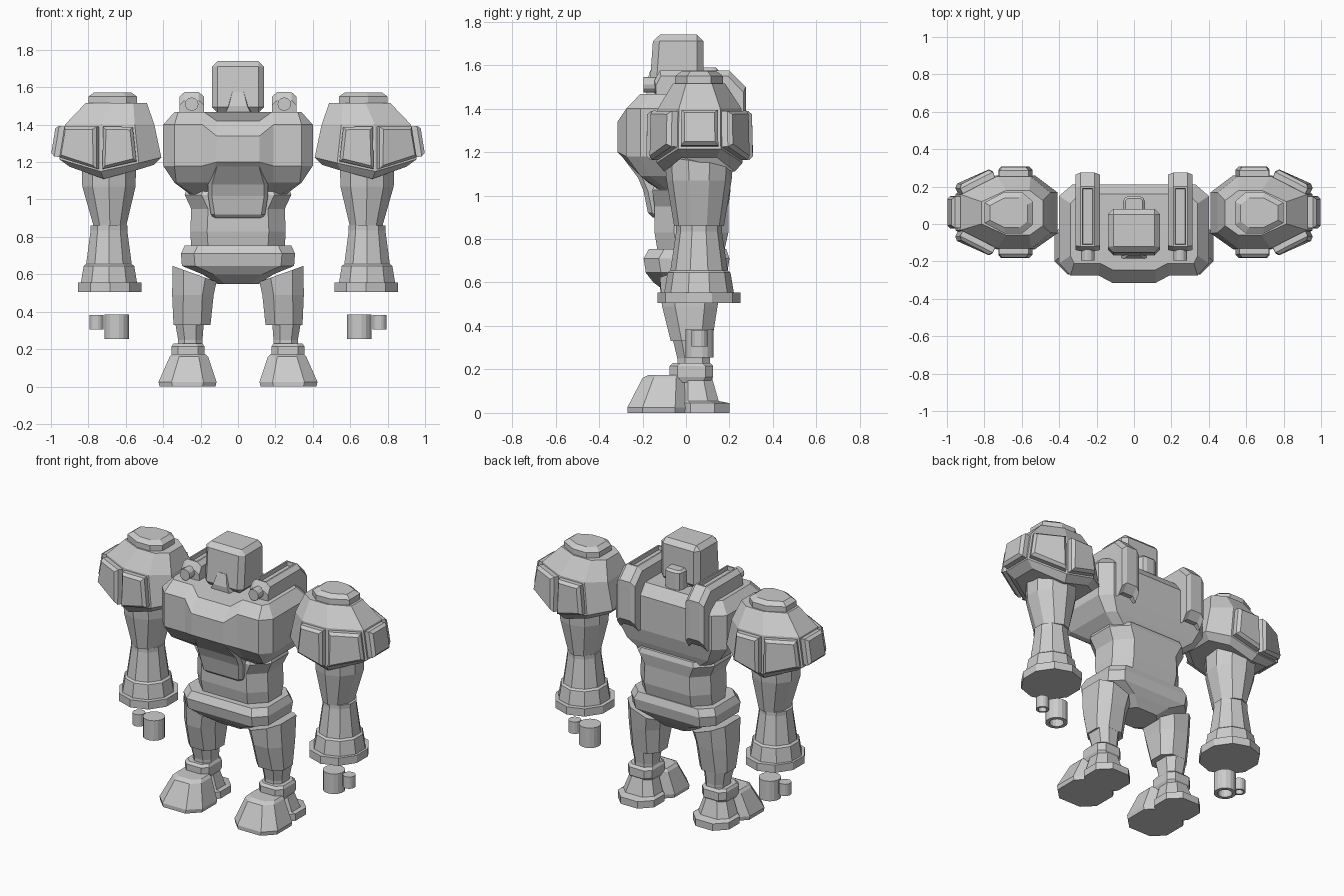
import bpy, bmesh, math
from mathutils import Vector

grey = bpy.data.materials.new("plain_grey")
grey.diffuse_color = (0.6, 0.6, 0.6, 1)


def finish(name, bm):
    bmesh.ops.recalc_face_normals(bm, faces=bm.faces[:])
    me = bpy.data.meshes.new(name)
    bm.to_mesh(me)
    bm.free()
    me.materials.append(grey)
    ob = bpy.data.objects.new(name, me)
    bpy.context.collection.objects.link(ob)
    return ob


def loft_bm(rings, s=1):
    """Skin a stack of rings; s=-1 mirrors across x. Returns bmesh and side bands."""
    bm = bmesh.new()
    vs = [[bm.verts.new((s * x, y, z)) for x, y, z in r] for r in rings]
    n = len(vs[0])
    bands = [[bm.faces.new((a[i], a[(i + 1) % n], b[(i + 1) % n], b[i])) for i in range(n)]
             for a, b in zip(vs, vs[1:])]
    bm.faces.new(vs[0])
    bm.faces.new(vs[-1])
    bmesh.ops.recalc_face_normals(bm, faces=bm.faces[:])
    return bm, bands


def loft(name, rings, s=1):
    return finish(name, loft_bm(rings, s)[0])


def rect(x0, x1, y0, y1, z, c):
    """Rectangle ring with chamfered corners."""
    return [(x0 + c, y0, z), (x1 - c, y0, z), (x1, y0 + c, z), (x1, y1 - c, z),
            (x1 - c, y1, z), (x0 + c, y1, z), (x0, y1 - c, z), (x0, y0 + c, z)]


def ngon(cx, cy, rx, ry, z, n=10):
    t = [2 * math.pi * (i + 0.5) / n for i in range(n)]
    return [(cx + rx * math.cos(a), cy + ry * math.sin(a), z) for a in t]


def sym(half):
    """Complete a half ring (x > 0, front to back) to a full ring."""
    return half + [(-x, y, z) for x, y, z in reversed(half)]


def bevel(ob, w):
    m = ob.modifiers.new("bevel", 'BEVEL')
    m.width, m.segments = w, 1
    return ob


# chest, with a stepped front and chamfered rims
loft("chest", [
    sym([(.10, -.10, 1.00), (.14, -.09, 1.0), (.19, -.08, 1.0), (.22, -.05, 1.0), (.22, .12, 1.0), (.18, .16, 1.0)]),
    sym([(.15, -.21, 1.09), (.19, -.21, 1.09), (.33, -.21, 1.09), (.34, -.17, 1.09), (.34, .14, 1.09), (.29, .19, 1.09)]),
    sym([(.115, -.315, 1.20), (.19, -.275, 1.18), (.34, -.275, 1.18), (.40, -.21, 1.18), (.40, .15, 1.18), (.33, .21, 1.18)]),
    sym([(.115, -.315, 1.34), (.19, -.275, 1.40), (.34, -.275, 1.40), (.40, -.21, 1.40), (.40, .15, 1.40), (.33, .21, 1.40)]),
    sym([(.115, -.245, 1.42), (.18, -.21, 1.467), (.32, -.21, 1.467), (.34, -.17, 1.467), (.34, .11, 1.467), (.29, .16, 1.467)]),
])

# belly plate under the chest
loft("belly", [rect(-.13, .13, -.155, .10, .90, .02), rect(-.145, .145, -.175, .10, .92, .02),
               rect(-.16, .16, -.195, .10, 1.02, .02), rect(-.16, .16, -.22, .10, 1.08, .02),
               rect(-.115, .115, -.31, .10, 1.20, .01)])

# waist and belt
loft("waist", [rect(-.25, .25, -.13, .175, .74, .09), rect(-.255, .255, -.145, .195, .83, .09),
               rect(-.25, .25, -.145, .195, .95, .09), rect(-.285, .285, -.155, .205, 1.025, .09),
               rect(-.275, .275, -.14, .195, 1.055, .09)])
loft("belt", [rect(-.11, .11, -.08, .12, .548, .04), rect(-.19, .19, -.15, .16, .60, .06),
              rect(-.30, .30, -.185, .19, .645, .07), rect(-.305, .305, -.195, .20, .71, .07),
              rect(-.285, .285, -.17, .185, .755, .07)])

# head, mouth guard, neck and rear knob
bevel(loft("head", [[(-.14, -.17, 1.465), (.14, -.17, 1.465), (.14, .08, 1.465), (-.14, .08, 1.465)],
                    [(-.14, -.15, 1.74), (.14, -.15, 1.74), (.14, .08, 1.74), (-.14, .08, 1.74)]]), .03)
loft("mouth_guard", [[(-.075, -.18, 1.45), (.075, -.18, 1.45), (.075, -.1, 1.45), (-.075, -.1, 1.45)],
                     [(-.05, -.185, 1.50), (.05, -.185, 1.50), (.06, -.1, 1.50), (-.06, -.1, 1.50)],
                     [(-.03, -.165, 1.575), (.03, -.165, 1.575), (.04, -.1, 1.575), (-.04, -.1, 1.575)]])
loft("neck", [rect(-.09, .09, -.12, .07, 1.40, .03), rect(-.09, .09, -.12, .07, 1.48, .03)])
bevel(loft("head_rear_knob", [rect(-.06, .06, .03, .15, 1.43, .02), rect(-.06, .06, .03, .15, 1.59, .02)]), .02)


def pod(s):
    """Weapon pod running over the shoulder and down the back."""
    prof = [(-.14, 1.44), (-.145, 1.53), (-.12, 1.575), (.20, 1.575), (.275, 1.50),
            (.275, 1.25), (.24, 1.20), (.16, 1.20), (.12, 1.40)]
    bm, _ = loft_bm([[(x, y if inner else y * .96, z - (0 if inner else .025)) for y, z in prof]
                     for x, inner in ((.182, 0), (.21, 1), (.285, 1), (.313, 0))], s)
    top = max((f for f in bm.faces if f.normal.z > .9), key=lambda f: f.calc_area())
    bmesh.ops.inset_individual(bm, faces=[top], thickness=.014)
    bmesh.ops.inset_individual(bm, faces=[top], thickness=.003, depth=-.025)
    finish("back_pod", bm)
    # muzzle pointing forward
    loft("pod_muzzle", [[(.2475 + .036 * math.cos(a), y, 1.51 + .036 * math.sin(a))
                         for a in [math.pi * k / 6 for k in range(12)]] for y in (-.195, -.10)], s)


# shoulder armour plan: (x, y) around the outline, inner side first
PLAN = [(.41, -.05), (.53, -.135), (.735, -.135), (.955, -.035),
        (.955, .16), (.735, .26), (.53, .26), (.41, .17)]
LOW = [1.225, 1.195, 1.15, 1.215]
LOW += LOW[::-1]


def shrink(x0, x1, y0, y1, z):
    """Fit the armour plan into a smaller box at height z."""
    return [(x0 + (x - .41) / .545 * (x1 - x0), y0 + (y + .135) / .395 * (y1 - y0), z) for x, y in PLAN]


def shoulder(s):
    rim = [(x, y, z) for (x, y), z in zip(PLAN, LOW)]
    under = [(x, y, z - .04) for (x, y, _), z in zip(shrink(.45, .90, -.10, .225, 0), LOW)]
    bm, bands = loft_bm([under, rim, shrink(.447, .925, -.13, .255, 1.40),
                         shrink(.487, .815, -.06, .18, 1.515)], s)
    # raised plates on the five outward faces
    plates = bands[1][1:6]
    bmesh.ops.inset_individual(bm, faces=plates, thickness=.016)
    for f in plates:
        n = f.normal.copy()
        g = bmesh.ops.extrude_discrete_faces(bm, faces=[f])['faces'][0]
        for v in g.verts:
            v.co += n * .03
        bmesh.ops.inset_individual(bm, faces=[g], thickness=.022, depth=.018)
    finish("shoulder_armour", bm)
    loft("shoulder_cap", [shrink(.54, .80, -.05, .17, 1.50), shrink(.54, .80, -.05, .17, 1.55),
                          shrink(.57, .77, -.02, .14, 1.572)], s)


def arm(s):
    loft("upper_arm", [ngon(.685, .06, .092, .115, .86), ngon(.69, .06, .15, .15, 1.07),
                       ngon(.69, .06, .152, .16, 1.20)], s)
    loft("forearm", [ngon(.69, .06, .158, .16, .555), ngon(.69, .06, .142, .145, .645),
                     ngon(.69, .06, .128, .132, .655), ngon(.69, .06, .103, .105, .835),
                     ngon(.69, .06, .105, .105, .862)], s)
    loft("cuff", [ngon(.685, .06, .178, .19, .505), ngon(.685, .06, .178, .19, .555)], s)
    # floating hand tubes, hollow from below
    for name, cx, r, z0, z1 in (("hand_tube", .648, .066, .255, .385), ("thumb_tube", .757, .038, .305, .382)):
        bm, _ = loft_bm([ngon(cx, .062, r, r, z0, 16), ngon(cx, .062, r, r, z1, 16)], s)
        low = [f for f in bm.faces if f.normal.z < -.9]
        bmesh.ops.inset_individual(bm, faces=low, thickness=r * .35)
        bmesh.ops.inset_individual(bm, faces=low, thickness=.001, depth=-.06)
        finish(name, bm)


def leg(s):
    # thigh with a top that slopes down towards the inside
    top = [(x, y, .56 + (x - .115) / .235 * .085) for x, y, _ in rect(.115, .35, -.12, .16, 0, .06)]
    loft("thigh", [rect(.147, .345, -.07, .12, .33, .05), rect(.13, .352, -.11, .145, .49, .06), top], s)
    loft("shin", [rect(.19, .32, -.04, .11, .20, .035), rect(.19, .32, -.04, .11, .25, .035),
                  rect(.183, .335, -.06, .12, .335, .04)], s)
    loft("ankle", [rect(.19, .345, -.06, .11, .14, .035), rect(.18, .355, -.075, .125, .165, .035),
                   rect(.18, .355, -.075, .125, .215, .035), rect(.19, .345, -.06, .11, .23, .035)], s)
    loft("toe_cap", [rect(.12, .42, -.27, .02, 0, .07), rect(.115, .425, -.27, .02, .025, .07),
                     rect(.16, .365, -.20, .005, .16, .05), rect(.175, .35, -.17, -.01, .175, .04)], s)
    loft("heel", [rect(.14, .40, -.05, .20, 0, .07), rect(.14, .40, -.05, .20, .045, .07),
                  rect(.16, .38, -.04, .15, .055, .05), rect(.19, .345, -.03, .12, .16, .04)], s)


for side in (1, -1):
    pod(side)
    shoulder(side)
    arm(side)
    leg(side)
